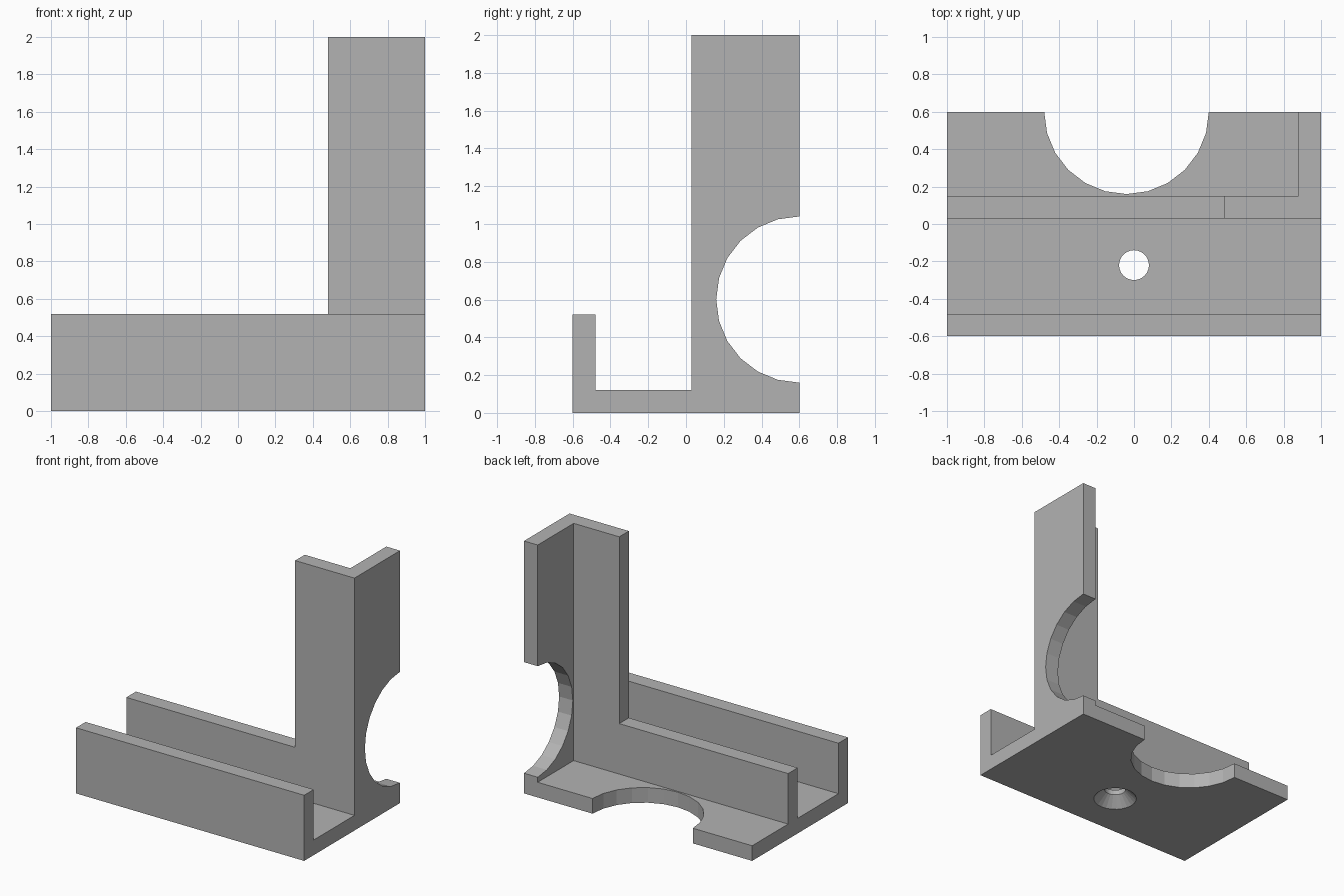
import bpy, bmesh, math
from mathutils import Matrix, Vector

if "Cube" in bpy.data.objects:
    bpy.data.objects.remove(bpy.data.objects["Cube"])

# Single grey material
grey = bpy.data.materials.new("plain_grey")
grey.use_nodes = True
colour = (0.45, 0.45, 0.45, 1)
grey.diffuse_color = colour
grey.node_tree.nodes["Principled BSDF"].inputs["Base Color"].default_value = colour

T = 0.12          # wall thickness
LIP = 0.52        # height of the channel walls
WALL = 0.03       # front of the back wall


def finish(name, bm):
    bmesh.ops.recalc_face_normals(bm, faces=bm.faces)
    mesh = bpy.data.meshes.new(name)
    bm.to_mesh(mesh)
    bm.free()
    mesh.materials.append(grey)
    obj = bpy.data.objects.new(name, mesh)
    bpy.context.collection.objects.link(obj)
    return obj


def extrude(name, points, direction):
    bm = bmesh.new()
    face = bm.faces.new([bm.verts.new(p) for p in points])
    moved = bmesh.ops.extrude_face_region(bm, geom=[face])["geom"]
    bmesh.ops.translate(bm, vec=Vector(direction),
                        verts=[v for v in moved if isinstance(v, bmesh.types.BMVert)])
    return finish(name, bm)


def cone(name, centre, r1, r2, depth, axis="Z"):
    bm = bmesh.new()
    turn = Matrix.Rotation(math.pi / 2, 4, "Y") if axis == "X" else Matrix()
    bmesh.ops.create_cone(bm, cap_ends=True, segments=24, radius1=r1, radius2=r2,
                          depth=depth, matrix=Matrix.Translation(centre) @ turn)
    return finish(name, bm)


def combine(target, other, operation):
    mod = target.modifiers.new(other.name, "BOOLEAN")
    mod.operation, mod.solver, mod.object = operation, "EXACT", other
    bpy.context.view_layer.objects.active = target
    bpy.ops.object.modifier_apply(modifier=mod.name)
    bpy.data.objects.remove(other)


# Channel base with front lip and back wall, swept along x
channel = [(-0.6, 0), (0.6, 0), (0.6, T), (WALL + T, T), (WALL + T, LIP), (WALL, LIP),
           (WALL, T), (-0.6 + T, T), (-0.6 + T, LIP), (-0.6, LIP)]
bracket = extrude("corner_bracket", [(-1, y, z) for y, z in channel], (2, 0, 0))

# Tall L-shaped corner post
post = [(0.48, WALL), (1, WALL), (1, 0.6), (1 - T, 0.6), (1 - T, WALL + T), (0.48, WALL + T)]
combine(bracket, extrude("corner_post", [(x, y, 0) for x, y in post], (0, 0, 2)), "UNION")

# Round notches in the base and the side wall, and the countersunk screw hole
for cutter in (
    cone("base_notch", (-0.04, 0.6, 0), 0.44, 0.44, 0.5),
    cone("side_notch", (1, 0.6, 0.6), 0.44, 0.44, 0.5, "X"),
    cone("screw_hole", (0, -0.22, 0), 0.08, 0.08, 0.5),
    cone("countersink", (0, -0.22, 0.03), 0.18, 0.08, 0.1),
):
    combine(bracket, cutter, "DIFFERENCE")

# Merge leftover coplanar faces
bm = bmesh.new()
bm.from_mesh(bracket.data)
bmesh.ops.remove_doubles(bm, verts=bm.verts, dist=0.0005)
bmesh.ops.dissolve_limit(bm, angle_limit=0.01, verts=bm.verts, edges=bm.edges)
bm.to_mesh(bracket.data)
bm.free()
